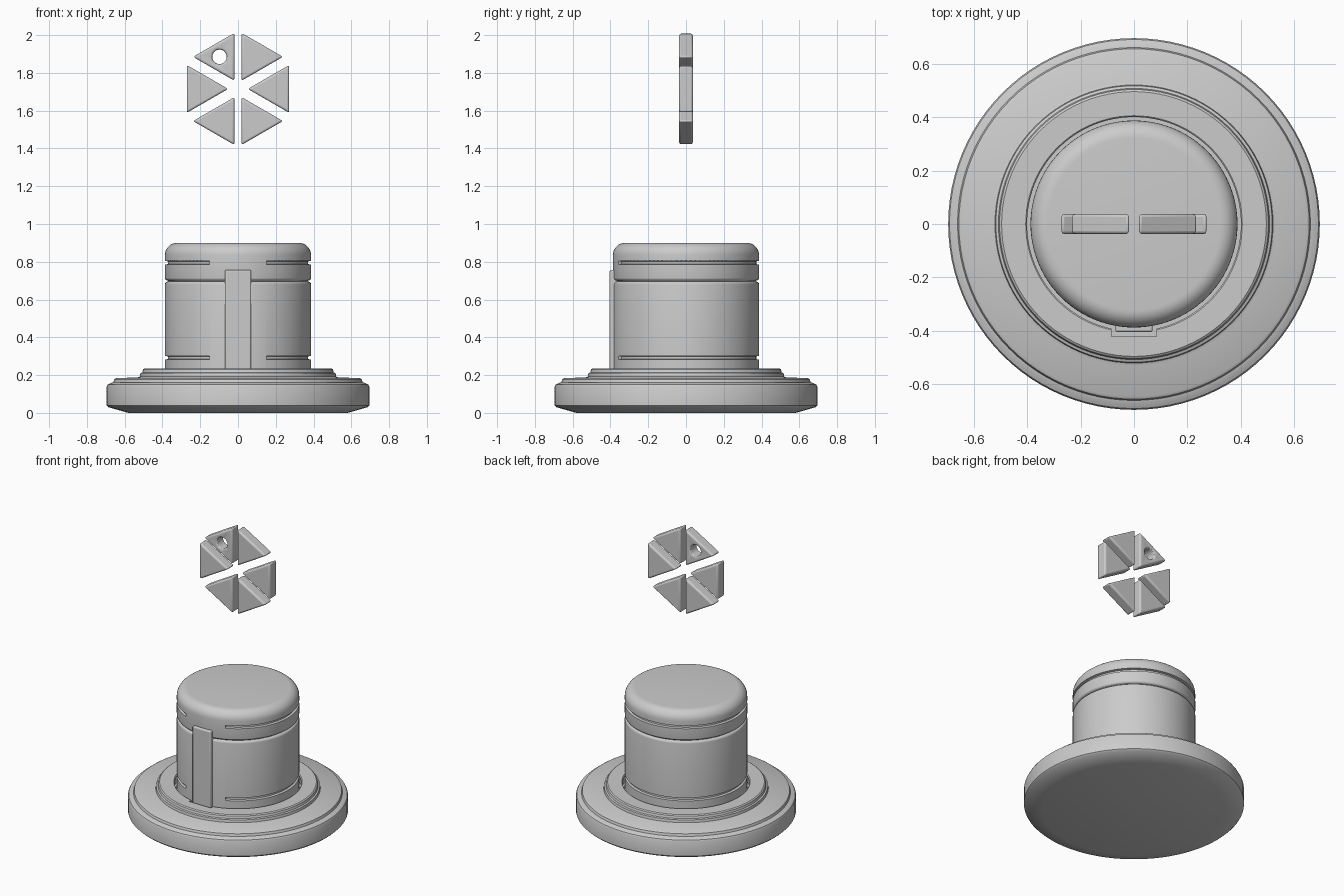
import bpy, bmesh, math
from mathutils import Matrix, Vector

if "Cube" in bpy.data.objects:
    bpy.data.objects.remove(bpy.data.objects["Cube"], do_unlink=True)

grey = bpy.data.materials.new("light_grey")
GREY = (0.6, 0.6, 0.6, 1)
grey.use_nodes = True
grey.diffuse_color = GREY
grey.node_tree.nodes["Principled BSDF"].inputs["Base Color"].default_value = GREY


def finish(name, bm):
    bmesh.ops.recalc_face_normals(bm, faces=bm.faces)
    mesh = bpy.data.meshes.new(name)
    bm.to_mesh(mesh)
    bm.free()
    mesh.materials.append(grey)
    obj = bpy.data.objects.new(name, mesh)
    bpy.context.collection.objects.link(obj)
    return obj


def smooth(obj, angle=32):
    bpy.ops.object.select_all(action="DESELECT")
    obj.select_set(True)
    bpy.context.view_layer.objects.active = obj
    bpy.ops.object.shade_smooth_by_angle(angle=math.radians(angle))


def lathe(name, profile, steps=96, closed=False, start=0.0, sweep=math.tau):
    """Spin an (r, z) profile about the z axis; partial sweeps get end caps."""
    bm = bmesh.new()
    verts = [bm.verts.new((r * math.cos(start), r * math.sin(start), z)) for r, z in profile]
    edges = [bm.edges.new(p) for p in zip(verts, verts[1:])]
    if closed:
        edges.append(bm.edges.new((verts[-1], verts[0])))
    bmesh.ops.spin(bm, geom=verts + edges, cent=(0, 0, 0), axis=(0, 0, 1),
                   angle=sweep, steps=steps)
    bmesh.ops.remove_doubles(bm, verts=bm.verts, dist=1e-5)
    bmesh.ops.holes_fill(bm, edges=[e for e in bm.edges if e.is_boundary])
    return finish(name, bm)


def box(name, lo, hi):
    lo, hi = Vector(lo), Vector(hi)
    bm = bmesh.new()
    bmesh.ops.create_cube(bm, size=1, matrix=Matrix.Translation((lo + hi) / 2)
                          @ Matrix.Diagonal((*(hi - lo), 1)))
    return finish(name, bm)


def prism(name, sides, radius, depth, x, z, turn=0.0):
    """Prism with its axis along y and its first corner towards +x."""
    bm = bmesh.new()
    bmesh.ops.create_cone(bm, cap_ends=True, segments=sides, radius1=radius, radius2=radius,
                          depth=depth)
    # put the first corner on +x, then stand the prism up
    first = bm.verts[:][0].co
    bm.transform(Matrix.Translation((x, 0, z)) @ Matrix.Rotation(turn, 4, "Y")
                 @ Matrix.Rotation(math.pi / 2, 4, "X")
                 @ Matrix.Rotation(-math.atan2(first.y, first.x), 4, "Z"))
    return finish(name, bm)


def cut(obj, cutter):
    mod = obj.modifiers.new("cut", "BOOLEAN")
    mod.operation, mod.solver, mod.object = "DIFFERENCE", "EXACT", cutter
    cutter.hide_render = True
    cutter.hide_set(True)


def bevel(obj, width, segments=3):
    mod = obj.modifiers.new("bevel", "BEVEL")
    mod.width, mod.segments = width, segments
    mod.limit_method, mod.angle_limit = "ANGLE", math.radians(35)


def fillet(r, z, size, steps=8):
    """Rounded outer top corner ending at (r - size, z)."""
    return [(r - size + size * math.cos(a), z - size + size * math.sin(a))
            for a in (i * math.pi / 2 / steps for i in range(steps + 1))]


# Stepped base with a raised collar and a recess for the button
base = lathe("base", [(0, 0), (0.58, 0), (0.685, 0.03), (0.695, 0.04), (0.695, 0.14),
                      (0.69, 0.15), (0.67, 0.16), (0.66, 0.162), (0.655, 0.178),
                      (0.645, 0.184), (0.53, 0.188), (0.52, 0.192), (0.517, 0.21),
                      (0.507, 0.214), (0.503, 0.23), (0.495, 0.236), (0.405, 0.236),
                      (0.4, 0.231), (0.4, 0.19), (0, 0.19)])
cut(base, box("collar_notch_cutter", (-0.085, -0.42, 0.192), (0.085, -0.3, 0.3)))
smooth(base)

# Button body and cap, parted by a rounded groove
R = 0.387
button = lathe("button", [(0, 0.18), (R, 0.18)] + fillet(R, 0.695, 0.015, 4)
               + [(0.368, 0.695)] + [(r, 1.395 - z) for r, z in reversed(fillet(R, 0.695, 0.015, 4))]
               + fillet(R, 0.9, 0.065) + [(0, 0.9)])

# Two thin grooves that stop short of the front strip
gap = math.radians(23)
for name, z in (("lower_groove_cutter", 0.292), ("upper_groove_cutter", 0.795)):
    ring = lathe(name, [(0.372, z - 0.007), (0.372, z + 0.007), (0.42, z + 0.018),
                        (0.42, z - 0.018)], closed=True, start=gap - math.pi / 2,
                 sweep=math.tau - 2 * gap)
    cut(button, ring)
smooth(button)

# Raised strip on the front
strip = box("front_strip", (-0.07, -0.404, 0.18), (0.07, -0.35, 0.757))
bevel(strip, 0.008)
smooth(strip)

# Ring of six floating wedges, the upper right one pierced
MID = 1.715
wedges = [("left_wedge", 0.198, 0, math.pi), ("right_wedge", -0.198, 0, 0)]
for level, dz in (("upper", 0.17), ("lower", -0.17)):
    wedges += [(level + "_left_wedge", 0.092, dz, 0), (level + "_right_wedge", -0.092, dz, math.pi)]
for name, x, dz, turn in wedges:
    wedge = prism(name, 3, 0.146, 0.076, x, MID + dz, turn)
    if name == "upper_right_wedge":
        cut(wedge, prism("wedge_hole_cutter", 32, 0.038, 0.3, -0.098, MID + dz))
    bevel(wedge, 0.012)
    smooth(wedge)
